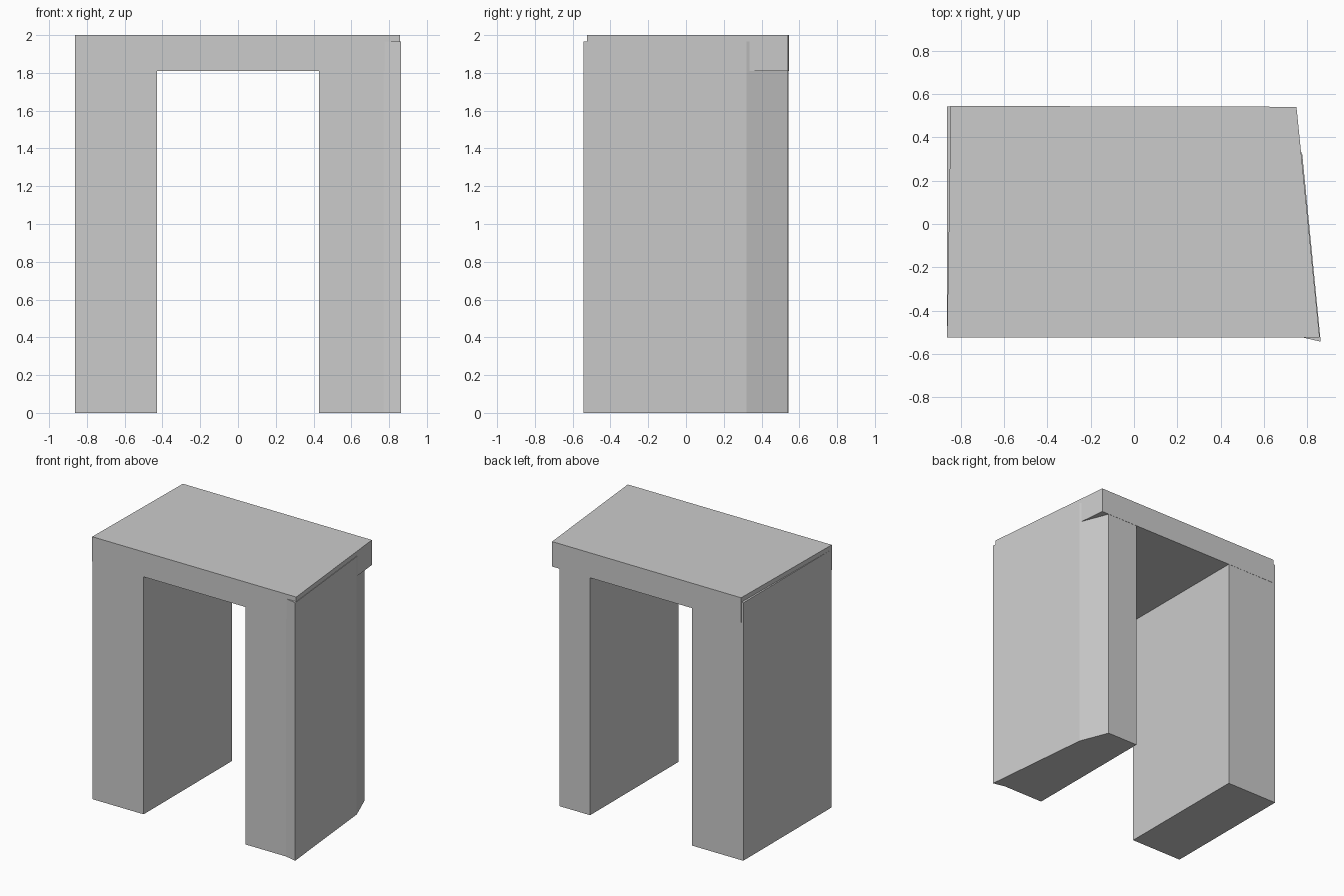
import bpy, bmesh

if "Cube" in bpy.data.objects:
    bpy.data.objects.remove(bpy.data.objects["Cube"])


def prism(name, outline, z0, z1):
    """Extrude a plan outline from z0 up to z1."""
    bm = bmesh.new()
    base = bm.faces.new([bm.verts.new((x, y, z0)) for x, y in outline])
    top = bmesh.ops.extrude_face_region(bm, geom=[base])["geom"]
    for v in top:
        if isinstance(v, bmesh.types.BMVert):
            v.co.z = z1
    bmesh.ops.recalc_face_normals(bm, faces=bm.faces)
    mesh = bpy.data.meshes.new(name)
    bm.to_mesh(mesh)
    bm.free()
    obj = bpy.data.objects.new(name, mesh)
    bpy.context.collection.objects.link(obj)
    return obj


LEG_TOP = 1.965   # legs overlap the slab and show as thin ledges at its sides
SLAB_BOTTOM = 1.81

# Lintel slab with slightly tapered ends
prism("top_slab", [(-0.863, -0.523), (0.857, -0.523), (0.75, 0.541), (-0.846, 0.545)],
      SLAB_BOTTOM, 2.0)

# Straight left leg
prism("left_leg", [(-0.863, -0.522), (-0.43, -0.522), (-0.43, 0.543), (-0.863, 0.543)],
      0.0, LEG_TOP)

# Right leg: flared front corner, tapered outer side, chamfered back corner
prism("right_leg", [(0.43, -0.522), (0.77, -0.522), (0.862, -0.543), (0.777, 0.32),
                    (0.69, 0.54), (0.43, 0.54)],
      0.0, LEG_TOP)
